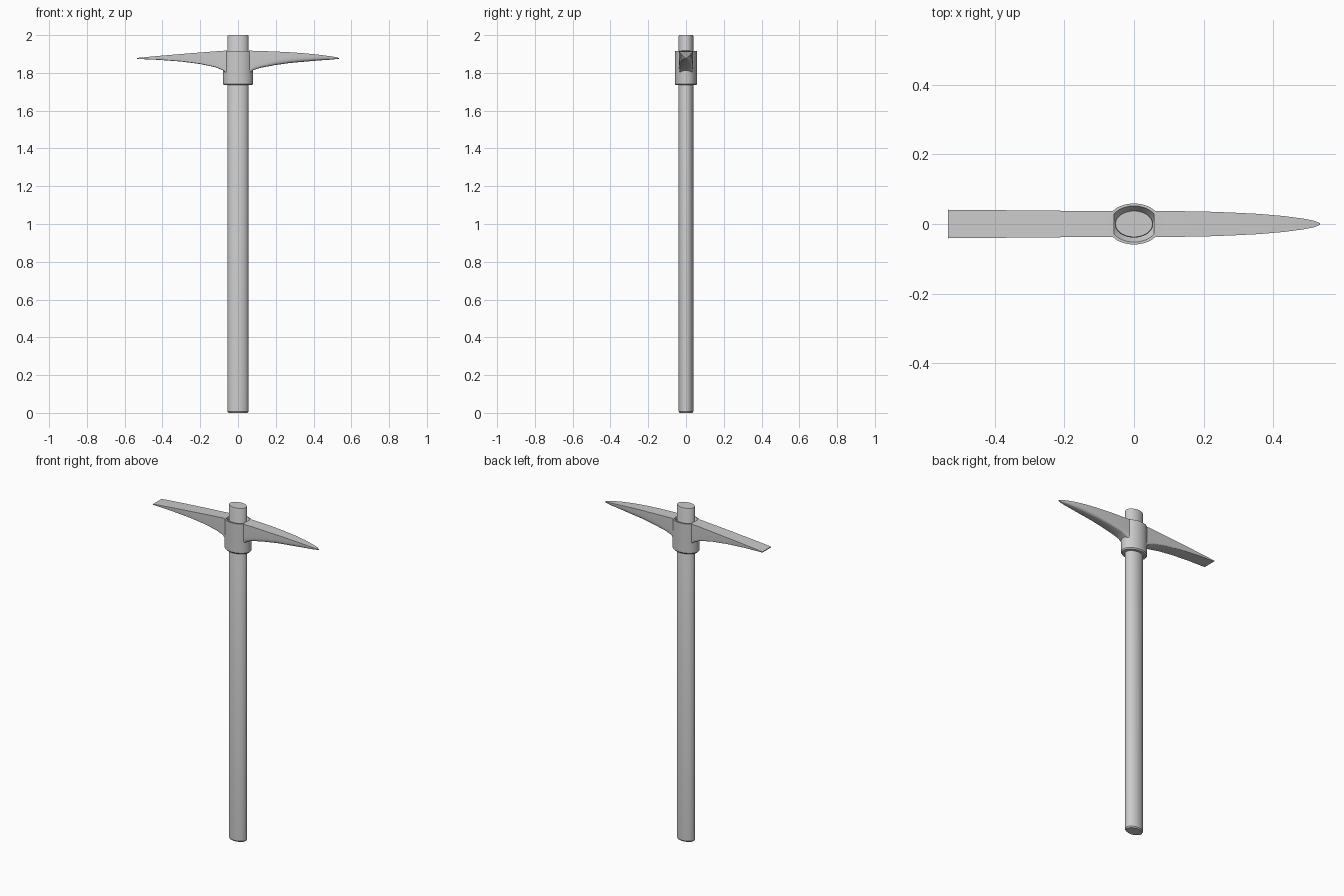
import bpy, bmesh, math

if "Cube" in bpy.data.objects:
    bpy.data.objects.remove(bpy.data.objects["Cube"])


def loft(name, rings, angle=35):
    """Skin a list of equal-length point rings, capping both ends."""
    bm = bmesh.new()
    rows = [[bm.verts.new(p) for p in ring] for ring in rings]
    n = len(rows[0])
    for a, b in zip(rows, rows[1:]):
        for i in range(n):
            j = (i + 1) % n
            bm.faces.new((a[i], a[j], b[j], b[i]))
    bm.faces.new(rows[0])
    bm.faces.new(rows[-1])
    bmesh.ops.recalc_face_normals(bm, faces=bm.faces)
    me = bpy.data.meshes.new(name)
    bm.to_mesh(me)
    bm.free()
    ob = bpy.data.objects.new(name, me)
    bpy.context.collection.objects.link(ob)
    bpy.ops.object.select_all(action='DESELECT')
    ob.select_set(True)
    bpy.context.view_layer.objects.active = ob
    bpy.ops.object.shade_smooth_by_angle(angle=math.radians(angle))
    return ob


def ellipse(rx, ry, z, n=48):
    return [(rx * math.cos(2 * math.pi * i / n),
             ry * math.sin(2 * math.pi * i / n), z) for i in range(n)]


def section(x, top, bottom, half, roundness):
    """Flat-topped blade section; the underside goes from square to round."""
    mid, n = top - (top - bottom) * 0.15, 16
    power = 0.12 + 0.68 * roundness
    pts = [(x, half, top)]
    for i in range(n + 1):
        a = math.pi * i / n
        c, s = math.cos(a), math.sin(a)
        y = half * math.copysign(abs(c) ** power, c) if 0 < i < n else half * c
        z = mid - (mid - bottom) * max(s, 0) ** power if 0 < i < n else mid
        pts.append((x, y, z))
    return pts + [(x, -half, top)]


# Oval wooden shaft with softened ends
loft("handle", [ellipse(0.050, 0.034, 0), ellipse(0.055, 0.039, 0.007),
                ellipse(0.055, 0.039, 1.995), ellipse(0.053, 0.037, 2.0)])

# Oval socket collar, dished at the top around the shaft
loft("socket", [ellipse(0.054, 0.038, 1.735), ellipse(0.074, 0.054, 1.735),
                ellipse(0.079, 0.059, 1.742), ellipse(0.079, 0.059, 1.917),
                ellipse(0.070, 0.052, 1.917), ellipse(0.054, 0.038, 1.895)])

# Pointed spike: x, top, bottom, half width, roundness
spike = [(0.058, 1.918, 1.795, 0.037, 0.1), (0.08, 1.917, 1.814, 0.037, 0.15),
         (0.12, 1.916, 1.827, 0.037, 0.2), (0.20, 1.913, 1.842, 0.036, 0.35),
         (0.28, 1.909, 1.853, 0.033, 0.5), (0.36, 1.903, 1.860, 0.029, 0.65),
         (0.43, 1.896, 1.866, 0.023, 0.8), (0.49, 1.888, 1.870, 0.015, 0.9),
         (0.52, 1.883, 1.873, 0.009, 1), (0.535, 1.879, 1.875, 0.002, 1)]
loft("spike", [section(*s) for s in spike])

# Flat chisel blade, flaring slightly to its edge
chisel = [(-0.058, 1.918, 1.795, 0.037, 0), (-0.08, 1.917, 1.814, 0.037, 0),
          (-0.12, 1.914, 1.830, 0.037, 0), (-0.20, 1.908, 1.847, 0.038, 0),
          (-0.30, 1.900, 1.860, 0.039, 0), (-0.42, 1.890, 1.869, 0.040, 0),
          (-0.535, 1.879, 1.874, 0.041, 0)]
loft("chisel", [section(*s) for s in chisel])
